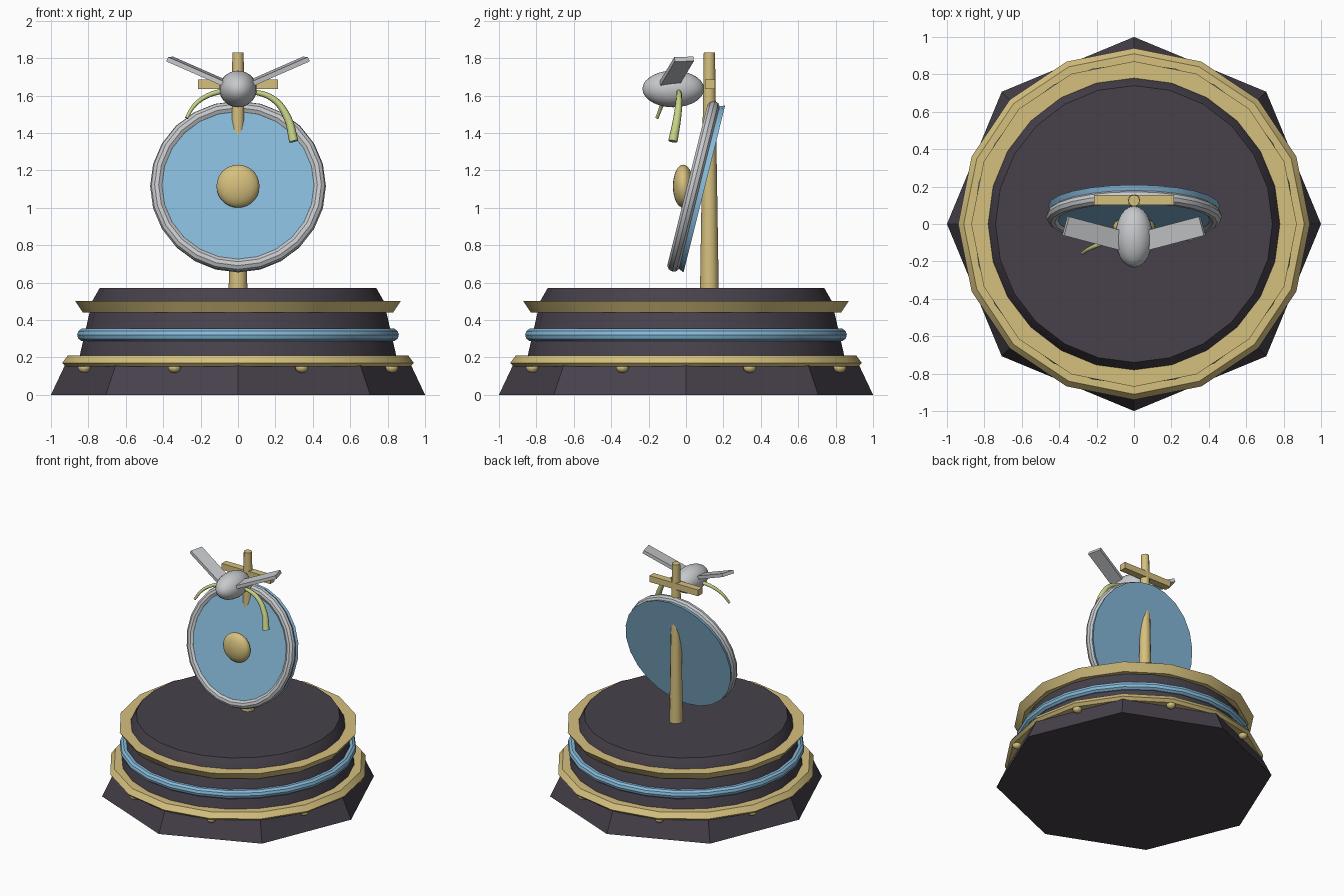
import bpy, bmesh, math
from mathutils import Vector, Matrix

cube = bpy.data.objects.get("Cube")
if cube:
    bpy.data.objects.remove(cube, do_unlink=True)


def material(name, rgb):
    m = bpy.data.materials.new(name)
    m.use_nodes = True
    m.diffuse_color = (*rgb, 1)
    m.node_tree.nodes["Principled BSDF"].inputs["Base Color"].default_value = (*rgb, 1)
    return m


DARK = material("dark_stone", (0.063, 0.053, 0.07))
GOLD = material("gold", (0.67, 0.53, 0.21))
BLUE = material("sky_blue", (0.24, 0.49, 0.70))
SILVER = material("silver", (0.57, 0.58, 0.60))
GREEN = material("pale_green", (0.57, 0.65, 0.24))


def finish(name, bm, mat, matrix=Matrix(), smooth=30):
    """Turn a bmesh into a shaded, coloured object."""
    bmesh.ops.recalc_face_normals(bm, faces=bm.faces)
    mesh = bpy.data.meshes.new(name)
    bm.to_mesh(mesh)
    bm.free()
    mesh.transform(matrix)
    mesh.materials.append(mat)
    ob = bpy.data.objects.new(name, mesh)
    bpy.context.collection.objects.link(ob)
    bpy.ops.object.select_all(action='DESELECT')
    ob.select_set(True)
    bpy.context.view_layer.objects.active = ob
    bpy.ops.object.shade_smooth_by_angle(angle=math.radians(smooth))
    return ob


def lathe(name, profile, sides, mat, matrix=Matrix(), ring=False):
    """Revolve (radius, height) points about z; a ring closes its profile."""
    bm = bmesh.new()
    loops = []
    for r, z in profile:
        loops.append([bm.verts.new((r * math.cos(math.tau * i / sides),
                                    r * math.sin(math.tau * i / sides), z))
                      for i in range(sides)])
    pairs = list(zip(loops, loops[1:]))
    if ring:
        pairs.append((loops[-1], loops[0]))
    else:
        bm.faces.new(loops[0])
        bm.faces.new(loops[-1])
    for a, b in pairs:
        for i in range(sides):
            j = (i + 1) % sides
            bm.faces.new((a[i], a[j], b[j], b[i]))
    return finish(name, bm, mat, matrix)


def torus(name, major, minor, sides, mat, matrix=Matrix()):
    profile = [(major + minor * math.cos(math.tau * k / 10),
                minor * math.sin(math.tau * k / 10)) for k in range(10)]
    return lathe(name, profile, sides, mat, matrix, ring=True)


def ellipsoid(name, centre, radii, mat, u=24, v=14):
    bm = bmesh.new()
    bmesh.ops.create_uvsphere(bm, u_segments=u, v_segments=v, radius=1)
    return finish(name, bm, mat,
                  Matrix.Translation(centre) @ Matrix.Diagonal((*radii, 1)), 60)


def box(name, size, mat, matrix):
    bm = bmesh.new()
    bmesh.ops.create_cube(bm, size=1)
    return finish(name, bm, mat, matrix @ Matrix.Diagonal((*size, 1)))


# Stepped pedestal
lathe("base_plinth", [(1, 0), (0.915, 0.18)], 8, DARK)
lathe("base_drum", [(0.855, 0.17), (0.78, 0.5), (0.74, 0.57)], 24, DARK)
lathe("lower_band", [(0.82, 0.15), (0.92, 0.15), (0.94, 0.17), (0.91, 0.21), (0.82, 0.21)],
      16, GOLD, ring=True)
lathe("upper_band", [(0.77, 0.44), (0.83, 0.44), (0.87, 0.5), (0.77, 0.5)],
      16, GOLD, ring=True)
torus("middle_band", 0.825, 0.035, 24, BLUE, Matrix.Translation((0, 0, 0.32)))

# Studs on the middle of each plinth side
for i in range(8):
    a = math.tau * (i + 0.5) / 8
    ellipsoid(f"stud_{i + 1}", (0.89 * math.cos(a), 0.89 * math.sin(a), 0.145),
              (0.035, 0.035, 0.028), GOLD, 8, 6)

# Post and crossbar
lathe("post", [(0.05, 0.56), (0.03, 1.83)], 12, GOLD, Matrix.Translation((0, 0.125, 0)))
box("crossbar", (0.43, 0.055, 0.05), GOLD, Matrix.Translation((0, 0.128, 1.66)))

# Dish leaning back, its local +z facing forward and up
tilt = Matrix.Translation((0, 0.04, 1.115)) @ Matrix.Rotation(math.radians(76), 4, 'X')
lathe("dish", [(0.46, -0.06), (0.425, 0.02)], 24, BLUE, tilt)
torus("dish_rim", 0.435, 0.035, 24, SILVER, tilt)
ellipsoid("dish_boss", (0, -0.015, 1.115), (0.115, 0.055, 0.115), GOLD)

# Rotor hub with two swept blades
ellipsoid("hub", (0, -0.068, 1.635), (0.1, 0.165, 0.098), SILVER)
for side, label in ((1, "left"), (-1, "right")):
    inner, outer = Vector((0.05 * side, -0.093, 1.657)), Vector((0.365 * side, -0.01, 1.795))
    along = (outer - inner).normalized()
    chord = Vector((-0.03 * side, 0.1, 0)).normalized()
    across = along.cross(chord).normalized()
    chord = across.cross(along)
    frame = Matrix((along, chord, across)).transposed().to_4x4()
    box(f"{label}_blade", ((outer - inner).length, 0.105, 0.026), SILVER,
        Matrix.Translation((inner + outer) / 2) @ frame)


def tendril(name, points):
    """Sweep a tube of varying radius through (position, radius) points."""
    curve = bpy.data.curves.new(name, 'CURVE')
    curve.dimensions = '3D'
    curve.bevel_depth = 1
    curve.bevel_resolution = 2
    curve.use_fill_caps = True
    curve.resolution_u = 6
    spline = curve.splines.new('BEZIER')
    spline.bezier_points.add(len(points) - 1)
    for p, (co, r) in zip(spline.bezier_points, points):
        p.co, p.radius = co, r
        p.handle_left_type = p.handle_right_type = 'AUTO'
    curve.materials.append(GREEN)
    ob = bpy.data.objects.new(name, curve)
    bpy.context.collection.objects.link(ob)


# Drooping tendrils
tendril("left_tendril", [((0.05, -0.04, 1.63), 0.012), ((0.19, -0.037, 1.58), 0.017),
                         ((0.265, -0.047, 1.48), 0.021), ((0.298, -0.07, 1.355), 0.025)])
tendril("right_tendril", [((-0.05, -0.07, 1.63), 0.015), ((-0.16, -0.1, 1.6), 0.013),
                          ((-0.235, -0.13, 1.545), 0.011), ((-0.275, -0.155, 1.48), 0.009)])
